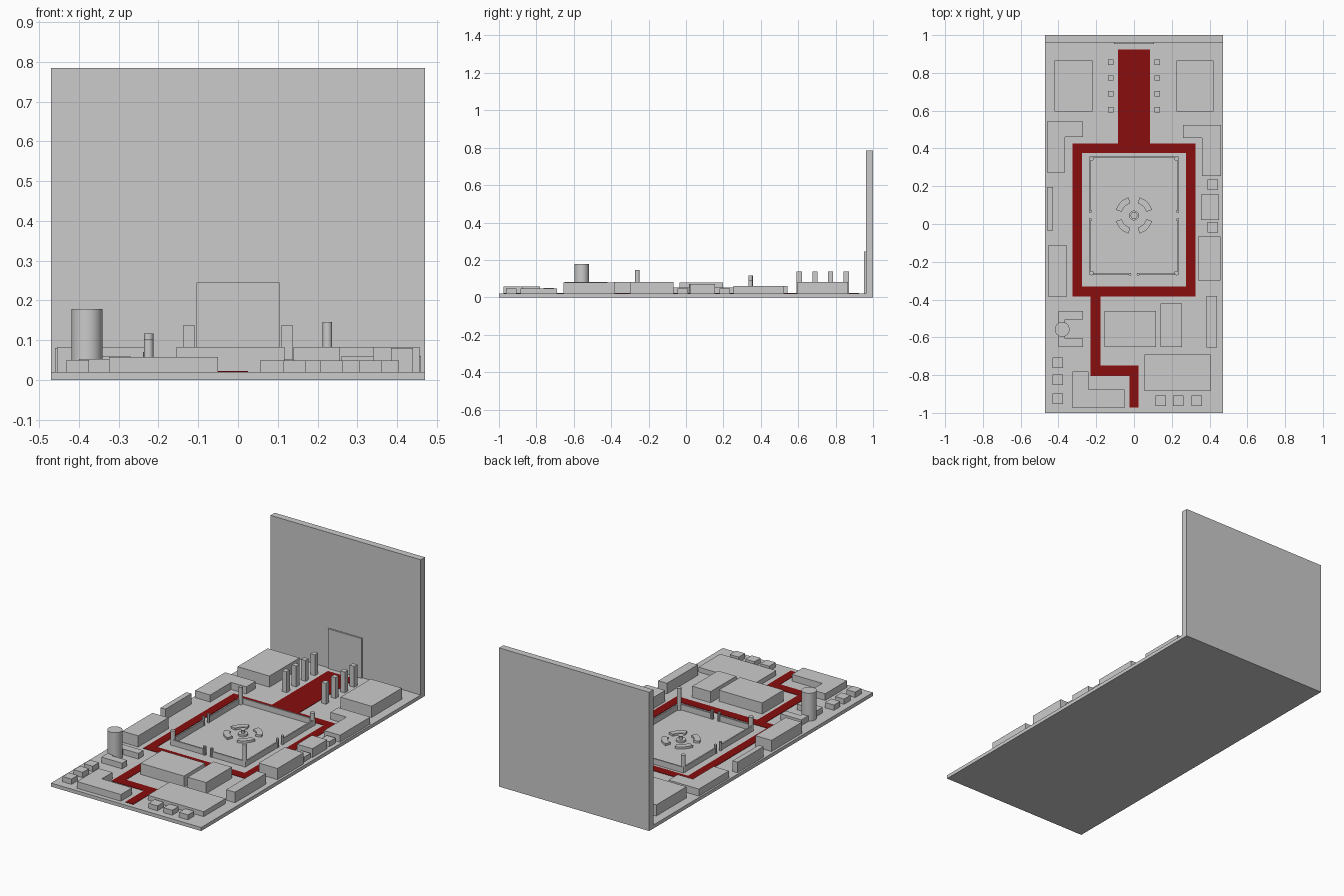
import bpy, bmesh, math

if "Cube" in bpy.data.objects:
    bpy.data.objects.remove(bpy.data.objects["Cube"])

G = 0.02  # ground level on top of the base plate


def finish(name, bm, mat=None, smooth=False):
    me = bpy.data.meshes.new(name)
    bmesh.ops.recalc_face_normals(bm, faces=bm.faces)
    bm.to_mesh(me)
    bm.free()
    ob = bpy.data.objects.new(name, me)
    bpy.context.collection.objects.link(ob)
    if mat:
        me.materials.append(mat)
    if smooth:
        bpy.ops.object.select_all(action='DESELECT')
        ob.select_set(True)
        bpy.context.view_layer.objects.active = ob
        bpy.ops.object.shade_smooth_by_angle()
    return ob


def prism(name, pts, z0, z1, mat=None):
    bm = bmesh.new()
    f = bm.faces.new([bm.verts.new((x, y, z0)) for x, y in pts])
    r = bmesh.ops.extrude_face_region(bm, geom=[f])
    for v in r['geom']:
        if isinstance(v, bmesh.types.BMVert):
            v.co.z = z1
    return finish(name, bm, mat)


def box(name, x0, x1, y0, y1, z1, z0=G, mat=None):
    return prism(name, [(x0, y0), (x1, y0), (x1, y1), (x0, y1)], z0, z1, mat)


def cyl(name, x, y, r, z1, z0=G, seg=24, r2=None):
    bm = bmesh.new()
    bmesh.ops.create_cone(bm, cap_ends=True, segments=seg, radius1=r,
                          radius2=r if r2 is None else r2, depth=z1 - z0)
    bmesh.ops.translate(bm, verts=bm.verts, vec=(x, y, (z0 + z1) / 2))
    return finish(name, bm, smooth=True)


# Base plate, back wall and gate panel
box("base_plate", -0.47, 0.47, -1, 1, G, 0)
box("back_wall", -0.47, 0.47, 0.962, 1, 0.785)
box("gate_panel", -0.105, 0.105, 0.953, 0.962, 0.245)

# Red road
red = bpy.data.materials.new("road_red")
red.diffuse_color = (0.25, 0.004, 0.004, 1)
red.use_nodes = True
red.node_tree.nodes["Principled BSDF"].inputs["Base Color"].default_value = red.diffuse_color
for name, x0, x1, y0, y1 in [
        ("avenue", -0.085, 0.085, 0.425, 0.925),
        ("ring_north", -0.325, 0.325, 0.375, 0.425),
        ("ring_south", -0.325, 0.325, -0.385, -0.332),
        ("ring_west", -0.325, -0.275, -0.332, 0.375),
        ("ring_east", 0.275, 0.325, -0.332, 0.375),
        ("lane_upper", -0.23, -0.177, -0.75, -0.385),
        ("lane_cross", -0.23, 0.025, -0.805, -0.75),
        ("lane_lower", -0.025, 0.025, -0.972, -0.805)]:
    box("road_" + name, x0, x1, y0, y1, 0.022, mat=red)

# Plain block buildings: x0, x1, y0, y1, top
for i, b in enumerate([
        (-0.42, -0.22, 0.595, 0.865, 0.083), (0.225, 0.42, 0.595, 0.865, 0.083),
        (-0.46, -0.43, -0.035, 0.197, 0.08), (-0.455, -0.355, -0.385, -0.115, 0.083),
        (0.34, 0.457, -0.3, -0.067, 0.083), (0.355, 0.45, 0.022, 0.155, 0.07),
        (0.385, 0.44, -0.655, -0.38, 0.08), (-0.155, 0.117, -0.65, -0.46, 0.083),
        (0.14, 0.255, -0.65, -0.42, 0.083), (0.055, 0.405, -0.885, -0.69, 0.048)]):
    box(f"building_{i + 1}", *b)

# Small huts
for i, (x, y, h) in enumerate([
        (0.142, -0.935, 0.048), (0.235, -0.935, 0.048), (0.333, -0.935, 0.048),
        (-0.403, -0.735, 0.05), (-0.403, -0.825, 0.05), (-0.403, -0.925, 0.05),
        (0.418, -0.018, 0.048), (0.418, 0.208, 0.048)]):
    box(f"hut_{i + 1}", x - 0.028, x + 0.028, y - 0.028, y + 0.028, h)

# L-shaped and C-shaped buildings
prism("corner_building_south", [(-0.325, -0.975), (-0.05, -0.975), (-0.05, -0.875),
      (-0.24, -0.875), (-0.24, -0.78), (-0.325, -0.78)], G, 0.058)
prism("corner_building_west", [(-0.46, 0.273), (-0.365, 0.273), (-0.365, 0.46),
      (-0.27, 0.46), (-0.27, 0.542), (-0.46, 0.542)], G, 0.06)
prism("corner_building_east", [(0.46, 0.255), (0.36, 0.255), (0.36, 0.455),
      (0.26, 0.455), (0.26, 0.525), (0.46, 0.525)], G, 0.06)
prism("tower_building", [(-0.40, -0.65), (-0.27, -0.65), (-0.27, -0.605), (-0.365, -0.605),
      (-0.365, -0.505), (-0.27, -0.505), (-0.27, -0.46), (-0.40, -0.46)], G, 0.052)
cyl("round_tower", -0.38, -0.558, 0.039, 0.178, seg=32)

# Columns along the avenue
for s in (-1, 1):
    for i, y in enumerate((0.605, 0.69, 0.773, 0.857)):
        box(f"column_{i + 1}", s * 0.123 - 0.014, s * 0.123 + 0.014, y - 0.014, y + 0.014, 0.138)

# Courtyard wall with openings on three sides
T, H = 0.008, 0.052
X, Y0, Y1, YC, GAP = 0.235, -0.27, 0.358, 0.045, 0.022
box("court_wall_north", -X, X, Y1 - T, Y1, H)
for s in (-1, 1):
    a, b = sorted((s * X, s * GAP))
    box("court_wall_south", a, b, Y0, Y0 + T, H)
    a, b = sorted((s * X, s * (X - T)))
    box("court_wall_side_front", a, b, Y0 + T, YC - GAP, H)
    box("court_wall_side_back", a, b, YC + GAP, Y1 - T, H)
    # Gate posts beside the openings
    cyl("south_gate_post", s * GAP, Y0 + T / 2, 0.008, 0.07, seg=12)
    for t in (-1, 1):
        cyl("side_gate_post", s * (X - T / 2), YC + t * GAP, 0.008, 0.07, seg=12)

# Corner turrets of different heights
for x, y, h in [(0.225, -0.26, 0.145), (-0.225, -0.26, 0.102),
                (0.225, 0.345, 0.092), (-0.225, 0.345, 0.117)]:
    cyl("corner_turret", x, y, 0.012, h)

# Central fountain
cyl("fountain_basin", 0, YC, 0.026, 0.03)
cyl("fountain_stem", 0, YC, 0.009, 0.045, 0.03, 16)
cyl("fountain_top", 0, YC, 0.009, 0.053, 0.045, 16, 0.018)

# Four curved garden beds around the fountain
for q in range(4):
    a0 = q * math.pi / 2 + math.radians(17)
    angs = [a0 + math.radians(56) * i / 12 for i in range(13)]
    pts = [(0.1 * math.cos(a), YC + 0.1 * math.sin(a)) for a in angs]
    pts += [(0.068 * math.cos(a), YC + 0.068 * math.sin(a)) for a in reversed(angs)]
    prism(f"garden_bed_{q + 1}", pts, G, 0.032)
